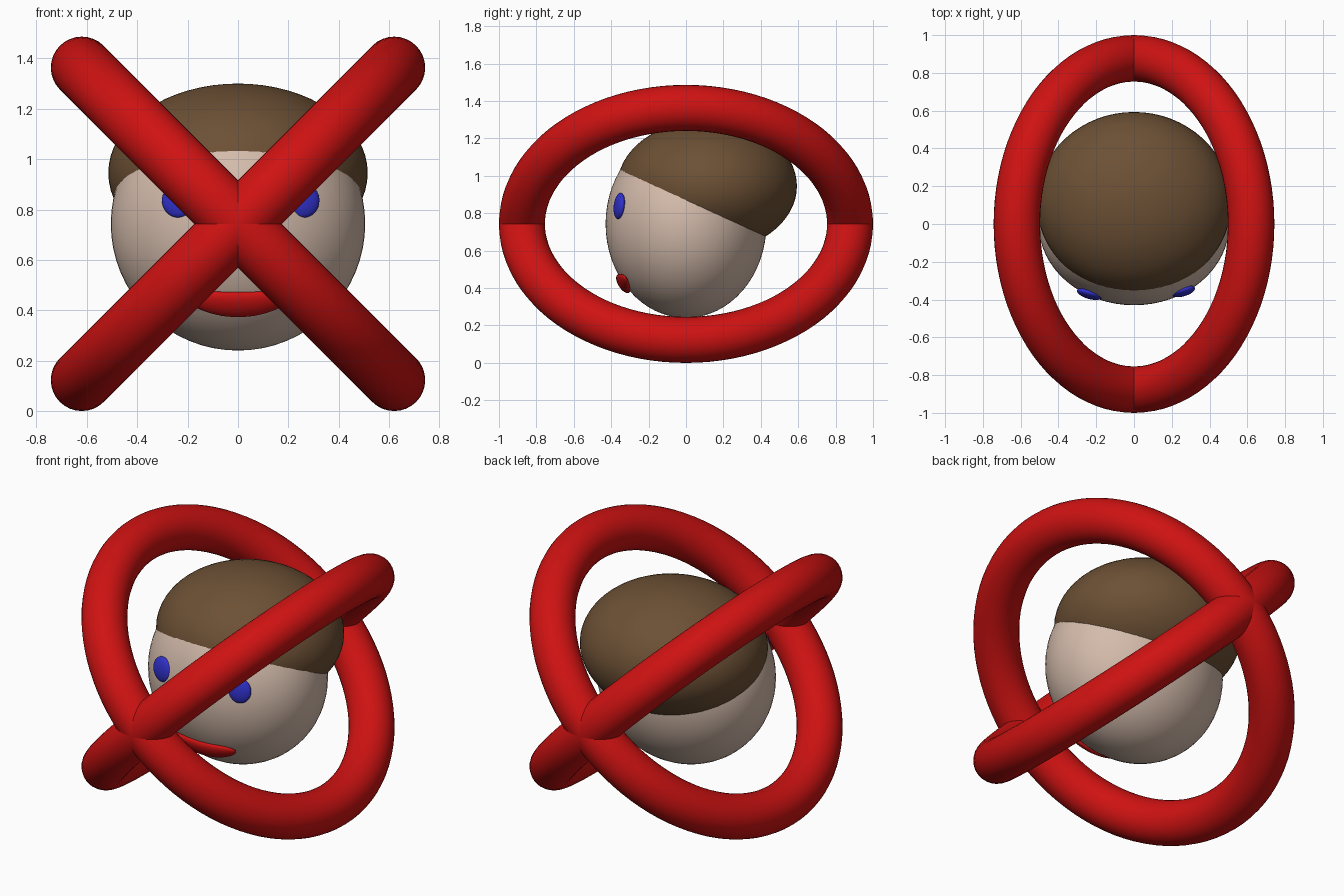
import bpy
from math import radians

if "Cube" in bpy.data.objects:
    bpy.data.objects.remove(bpy.data.objects["Cube"])

R, r = 0.877, 0.123            # ring radius and tube radius
CZ = R * 0.70711 + r           # common centre height


def material(name, rgb):
    m = bpy.data.materials.new(name)
    m.diffuse_color = (*rgb, 1)
    m.use_nodes = True
    m.node_tree.nodes["Principled BSDF"].inputs["Base Color"].default_value = m.diffuse_color
    return m


red = material("red", (0.62, 0.006, 0.006))
skin = material("skin", (0.66, 0.50, 0.41))
brown = material("brown", (0.15, 0.08, 0.035))
blue = material("blue", (0.03, 0.03, 0.60))


def finish(name, mat):
    ob = bpy.context.object
    ob.name = name
    ob.data.materials.append(mat)
    bpy.ops.object.shade_smooth()
    return ob


def ellipsoid(name, loc, size, mat, rot=(0, 0, 0)):
    bpy.ops.mesh.primitive_uv_sphere_add(
        segments=64, ring_count=32, location=loc,
        rotation=[radians(a) for a in rot])
    ob = finish(name, mat)
    ob.scale = size
    return ob


# Two crossed rings around the head
for name, angle in (("ring_left", 45), ("ring_right", -45)):
    bpy.ops.mesh.primitive_torus_add(
        major_radius=R, minor_radius=r, major_segments=96, minor_segments=32,
        location=(0, 0, CZ), rotation=(0, radians(angle), 0))
    finish(name, red)

# Head and the cap of hair poking out of it
ellipsoid("head", (0, 0, CZ), (0.505, 0.43, 0.503), skin)
ellipsoid("hair", (0, 0.113, 0.945), (0.515, 0.48, 0.355), brown)

# Eyes lying on the face
ellipsoid("eye_left", (-0.235, -0.37, 0.838), (0.069, 0.026, 0.07), blue, (-6, 0, -16))
ellipsoid("eye_right", (0.26, -0.356, 0.838), (0.065, 0.026, 0.07), blue, (-6, 0, 16))

# Smiling mouth: flattened ellipsoid with its ends bent up and back
mouth = ellipsoid("mouth", (0, -0.335, 0.423), (1, 1, 1), red, (33, 0, 0))
for v in mouth.data.vertices:
    x, y, z = v.co
    v.co = (0.215 * x, 0.027 * y + 0.025 * x * x, 0.057 * z + 0.022 * x * x)
